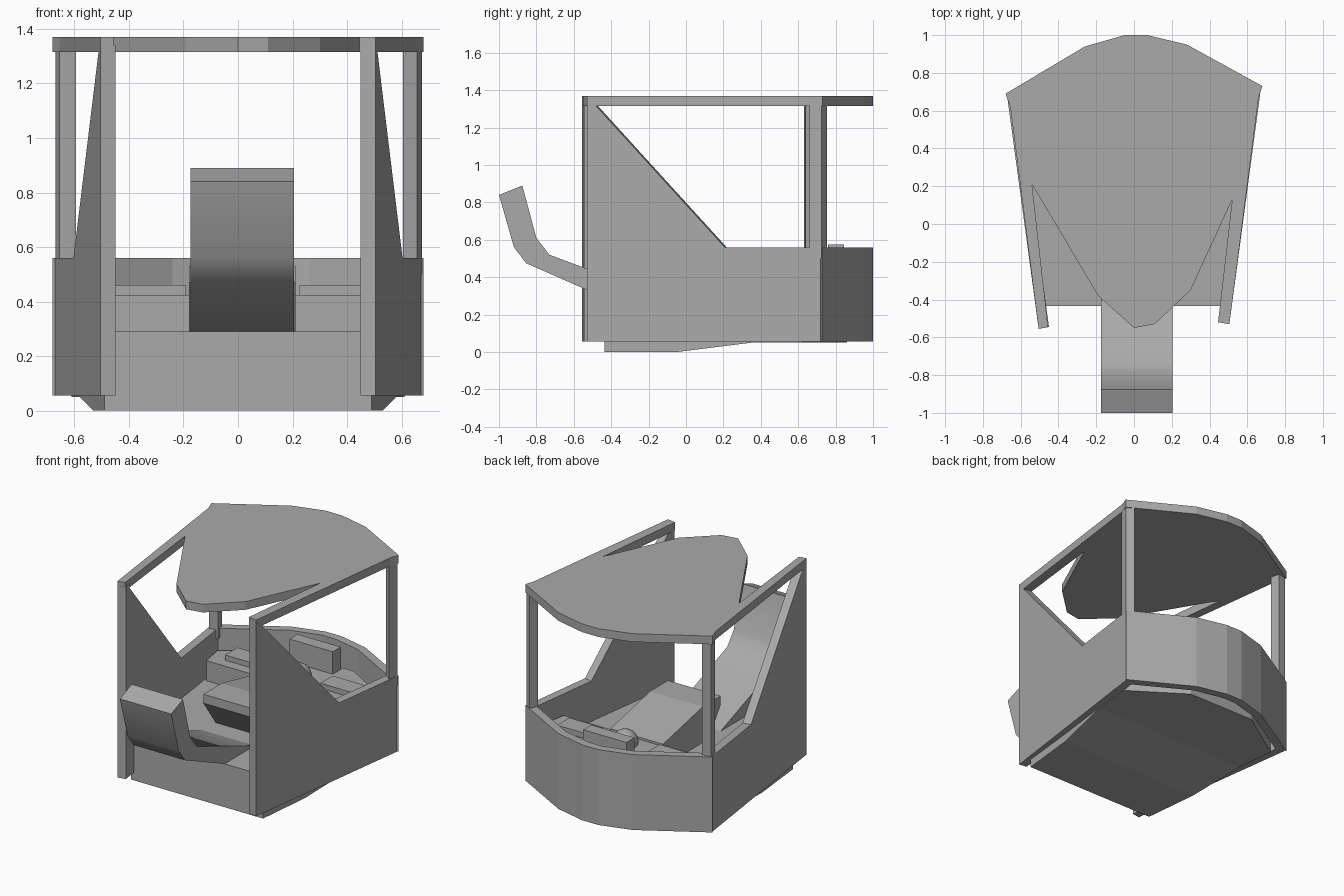
import bpy, bmesh
from mathutils import Vector

cube = bpy.data.objects.get("Cube")
if cube:
    bpy.data.objects.remove(cube, do_unlink=True)

GREY = (0.4, 0.4, 0.4, 1)
grey = bpy.data.materials.new("plain grey")
grey.use_nodes = True
grey.diffuse_color = GREY
grey.node_tree.nodes["Principled BSDF"].inputs["Base Color"].default_value = GREY


def finish(name, bm):
    bmesh.ops.recalc_face_normals(bm, faces=bm.faces)
    mesh = bpy.data.meshes.new(name)
    bm.to_mesh(mesh)
    bm.free()
    mesh.materials.append(grey)
    obj = bpy.data.objects.new(name, mesh)
    bpy.context.collection.objects.link(obj)
    return obj


def sweep(name, points, offset):
    """Extrude a closed 3D outline along an offset."""
    bm = bmesh.new()
    face = bm.faces.new([bm.verts.new(p) for p in points])
    ext = bmesh.ops.extrude_face_region(bm, geom=[face], use_keep_orig=True)
    moved = [g for g in ext["geom"] if isinstance(g, bmesh.types.BMVert)]
    bmesh.ops.translate(bm, vec=offset, verts=moved)
    return finish(name, bm)


def plate(name, outline, low, high):
    return sweep(name, [(x, y, low) for x, y in outline], (0, 0, high - low))


def profile(name, outline, left, right):
    return sweep(name, [(left, y, z) for y, z in outline], (right - left, 0, 0))


def box(name, x0, x1, y0, y1, z0, z1):
    return plate(name, [(x0, y0), (x1, y0), (x1, y1), (x0, y1)], z0, z1)


# Roof with its two narrow side rails and pointed front
arc = [(-0.68, 0.69), (-0.26, 0.94), (-0.05, 1), (0.07, 1), (0.28, 0.95), (0.68, 0.73)]
roof_front = [(0.66, 0.67), (0.505, -0.53), (0.445, -0.52), (0.52, 0.13), (0.3, -0.35),
              (0.11, -0.53), (0, -0.55), (-0.19, -0.38), (-0.54, 0.21), (-0.455, -0.545),
              (-0.505, -0.555), (-0.655, 0.62)]
plate("roof", arc + roof_front, 1.315, 1.37)

# Curved rear wall
inner_arc = [(0.62, 0.70), (0.26, 0.9), (0.06, 0.945), (-0.04, 0.945), (-0.24, 0.89), (-0.62, 0.66)]
plate("rear_wall", arc + inner_arc, 0.055, 0.56)

# Side walls: front post, sloping brace and low wall in one profile
for name, front, back, side in (("left_wall", (0.505, -0.53), (0.672, 0.72), 1),
                                ("right_wall", (-0.505, -0.555), (-0.672, 0.68), -1)):
    start, end = Vector(front), Vector(back)
    rim = [(0, 0.055), (1, 0.055), (1, 0.56), (0.59, 0.56), (0.04, 1.315), (0.04, 1.34), (0, 1.34)]
    pts = []
    for t, z in rim:
        p = start.lerp(end, t)
        pts.append((p.x, p.y, z))
    sweep(name, pts, (-0.055 * side, 0.01, 0))

# Rear roof posts
plate("left_rear_post", [(0.605, 0.7), (0.657, 0.66), (0.675, 0.725), (0.63, 0.755)], 0.5, 1.32)
plate("right_rear_post", [(-0.67, 0.69), (-0.655, 0.63), (-0.595, 0.64), (-0.61, 0.7)], 0.5, 1.32)

# Floor: stations from front to back, with the underside rising to the rear
bm = bmesh.new()
stations = [(-0.435, 0.49, 0), (-0.05, 0.53, 0), (0.35, 0.58, 0.05), (0.62, 0.61, 0.05), (0.86, 0.25, 0.05)]
rings = [[bm.verts.new(p) for p in ((-w, y, low), (w, y, low), (w, y, 0.29), (-w, y, 0.29))]
         for y, w, low in stations]
for a, b in zip(rings, rings[1:]):
    for i in range(4):
        j = (i + 1) % 4
        bm.faces.new((a[i], a[j], b[j], b[i]))
bm.faces.new(rings[0])
bm.faces.new(rings[-1])
finish("floor", bm)

# Upswept front ramp
ramp = profile("front_ramp", [(-0.43, 0.288), (-0.855, 0.475), (-0.92, 0.56), (-1, 0.84), (-0.875, 0.89),
                              (-0.80, 0.61), (-0.73, 0.52), (-0.11, 0.288)], -0.175, 0.205)
bpy.ops.object.select_all(action="DESELECT")
ramp.select_set(True)
bpy.context.view_layer.objects.active = ramp
bpy.ops.object.shade_smooth_by_angle(angle=0.7)

# Rear platform with side pads and a raised centre block
plate("rear_platform", [(-0.57, 0.48), (0.57, 0.48), (0.6, 0.66), (0.25, 0.87), (-0.25, 0.86), (-0.6, 0.64)],
      0.28, 0.425)
box("right_pad", -0.48, -0.19, 0.55, 0.68, 0.42, 0.46)
box("left_pad", 0.225, 0.48, 0.55, 0.68, 0.42, 0.46)
box("centre_block", -0.15, 0.17, 0.76, 0.845, 0.42, 0.575)

# Sloping centre console
profile("centre_console", [(-0.11, 0.47), (-0.11, 0.53), (0.08, 0.53), (0.5, 0.44), (0.5, 0.29), (0.02, 0.29)],
        -0.18, 0.21)

# Small dome behind the console
bm = bmesh.new()
bmesh.ops.create_uvsphere(bm, u_segments=20, v_segments=12, radius=0.08)
bmesh.ops.translate(bm, vec=(0.03, 0.6, 0.44), verts=bm.verts)
for f in bm.faces:
    f.smooth = True
finish("dome", bm)
